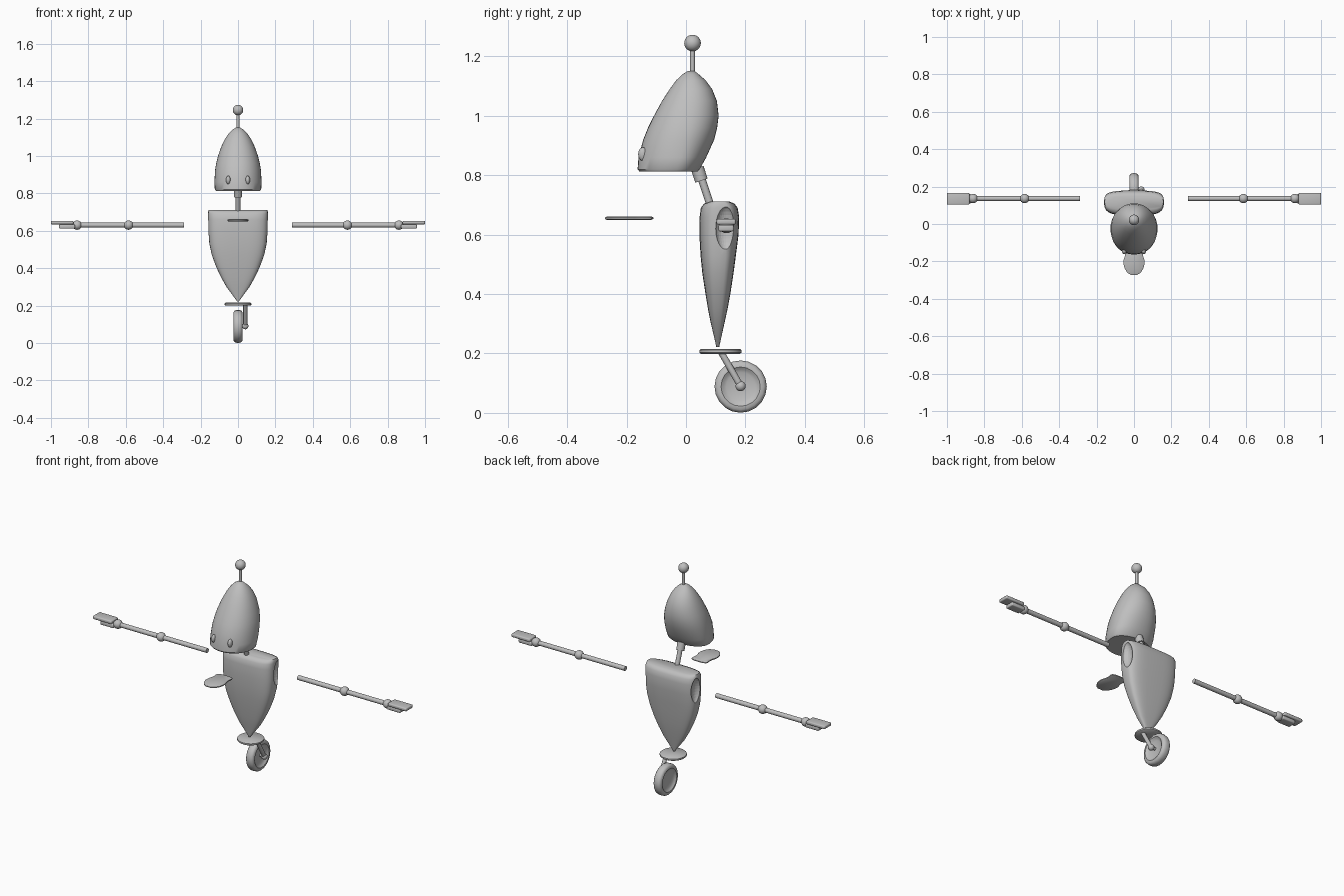
import bpy, bmesh, math
from mathutils import Vector

if "Cube" in bpy.data.objects:
    bpy.data.objects.remove(bpy.data.objects["Cube"])

grey = bpy.data.materials.new("light_grey")
grey.diffuse_color = (0.52, 0.52, 0.52, 1)
grey.use_nodes = True
grey.node_tree.nodes["Principled BSDF"].inputs["Base Color"].default_value = grey.diffuse_color


def finish(bm, name):
    bmesh.ops.recalc_face_normals(bm, faces=bm.faces)
    me = bpy.data.meshes.new(name)
    bm.to_mesh(me)
    bm.free()
    me.materials.append(grey)
    ob = bpy.data.objects.new(name, me)
    bpy.context.collection.objects.link(ob)
    return ob


def power(v, e):
    return math.copysign(abs(v) ** e, v)


def loft(name, rings, n=32, e=1.0):
    """Rings: height, half width, front y, back y, y of the widest point."""
    bm = bmesh.new()
    loops = []
    for z, w, front, back, mid in rings:
        loop = []
        for i in range(n):
            a = 2 * math.pi * i / n
            s = power(math.sin(a), e)
            y = mid + s * (back - mid if s > 0 else mid - front)
            loop.append(bm.verts.new((w * power(math.cos(a), e), y, z)))
        loops.append(loop)
    for a, b in zip(loops, loops[1:]):
        for i in range(n):
            j = (i + 1) % n
            bm.faces.new((a[i], a[j], b[j], b[i]))
    bm.faces.new(loops[0])
    bm.faces.new(loops[-1])
    return finish(bm, name)


def turned(name, profile, n):
    return loft(name, [(z, r, -r, r, 0) for z, r in profile], n)


def rod(name, a, b, r, n=16):
    a, b = Vector(a), Vector(b)
    d = b - a
    ob = turned(name, [(0, r), (d.length, r)], n)
    ob.location = a
    ob.rotation_euler = d.to_track_quat('Z', 'Y').to_euler()
    return ob


def ball(name, loc, r, scale=(1, 1, 1)):
    bm = bmesh.new()
    bmesh.ops.create_uvsphere(bm, u_segments=24, v_segments=14, radius=r)
    ob = finish(bm, name)
    ob.location, ob.scale = loc, scale
    return ob


def block(name, lo, hi, bevel):
    bm = bmesh.new()
    bmesh.ops.create_cube(bm, size=1)
    for v in bm.verts:
        v.co = [l + (c + 0.5) * (h - l) for l, h, c in zip(lo, hi, v.co)]
    bmesh.ops.bevel(bm, geom=bm.edges[:], offset=bevel, segments=3,
                    profile=0.5, affect='EDGES')
    return finish(bm, name)


# Head: egg-shaped hood with a flat underside
loft("head", [
    (0.813, 0.118, -0.157, 0.040, -0.035),
    (0.820, 0.124, -0.163, 0.046, -0.030),
    (0.860, 0.126, -0.160, 0.068, -0.020),
    (0.920, 0.123, -0.144, 0.095, -0.010),
    (0.960, 0.117, -0.128, 0.105, 0.000),
    (1.000, 0.107, -0.108, 0.110, 0.005),
    (1.050, 0.089, -0.081, 0.104, 0.012),
    (1.090, 0.070, -0.055, 0.088, 0.017),
    (1.120, 0.050, -0.033, 0.066, 0.018),
    (1.140, 0.030, -0.012, 0.043, 0.018),
    (1.152, 0.010, 0.008, 0.028, 0.018)], 40, 0.95)
rod("antenna_rod", (0, 0.022, 1.14), (0, 0.022, 1.23), 0.008)
ball("antenna_ball", (0, 0.022, 1.245), 0.028)

# Neck
rod("neck", (0, 0.042, 0.82), (0, 0.085, 0.69), 0.013)
rod("neck_collar", (0, 0.038, 0.825), (0, 0.052, 0.782), 0.022)

# Body: flat teardrop coming to a point
body = loft("body", [
    (0.222, 0.004, 0.102, 0.112, 0.107),
    (0.250, 0.025, 0.096, 0.118, 0.107),
    (0.300, 0.062, 0.084, 0.129, 0.108),
    (0.350, 0.090, 0.074, 0.140, 0.109),
    (0.405, 0.116, 0.065, 0.150, 0.111),
    (0.470, 0.140, 0.055, 0.160, 0.113),
    (0.530, 0.153, 0.049, 0.168, 0.116),
    (0.600, 0.159, 0.045, 0.177, 0.120),
    (0.660, 0.160, 0.046, 0.179, 0.122),
    (0.690, 0.160, 0.050, 0.174, 0.122),
    (0.704, 0.159, 0.060, 0.164, 0.121),
    (0.711, 0.157, 0.078, 0.148, 0.120)], 40, 0.6)

# Shoulder sockets scooped out of both sides
for s in (-1, 1):
    cutter = ball("socket_cutter", (s * 0.165, 0.135, 0.62), 1, (0.03, 0.036, 0.075))
    cutter.hide_render = True
    cutter.hide_set(True)
    mod = body.modifiers.new("socket", 'BOOLEAN')
    mod.operation, mod.solver, mod.object = 'DIFFERENCE', 'EXACT', cutter

# Eyes, arms and hands, mirrored left and right
for s, side in ((-1, "left"), (1, "right")):
    ball(side + "_eye", (s * 0.052, -0.145, 0.871), 1, (0.012, 0.016, 0.023))
    rod(side + "_upper_arm", (s * 0.29, 0.136, 0.63), (s * 0.585, 0.136, 0.63), 0.013)
    rod(side + "_forearm", (s * 0.585, 0.136, 0.63), (s * 0.86, 0.136, 0.63), 0.013)
    ball(side + "_elbow", (s * 0.585, 0.136, 0.63), 0.025)
    ball(side + "_wrist", (s * 0.86, 0.136, 0.63), 0.025)
    for part, x0, x1, hy, z0, z1 in (("fingers", 0.88, 1.0, 0.032, 0.634, 0.653),
                                     ("thumb", 0.872, 0.957, 0.026, 0.611, 0.633)):
        xs = sorted((s * x0, s * x1))
        block(f"{side}_{part}", (xs[0], 0.135 - hy, z0), (xs[1], 0.135 + hy, z1), 0.006)

# Floating tray in front of the body, waisted near its back edge
half = [(0.025, -0.110), (0.046, -0.117), (0.050, -0.128), (0.046, -0.150),
        (0.049, -0.172), (0.056, -0.195), (0.056, -0.215), (0.050, -0.238),
        (0.036, -0.260), (0.016, -0.273)]
outline = half + [(-x, y) for x, y in reversed(half)]
bm = bmesh.new()
layers = []
for z, k in ((0.649, 0.9), (0.653, 1), (0.658, 1), (0.662, 0.9)):
    layers.append([bm.verts.new((x * k, -0.19 + (y + 0.19) * k, z)) for x, y in outline])
for a, b in zip(layers, layers[1:]):
    for i in range(len(outline)):
        j = (i + 1) % len(outline)
        bm.faces.new((a[i], a[j], b[j], b[i]))
bm.faces.new(layers[0])
bm.faces.new(layers[-1])
finish(bm, "tray")

# Base disc, strut and wheel
disc = turned("base_disc", [(0.199, 0.066), (0.203, 0.071), (0.211, 0.071), (0.215, 0.066)], 32)
disc.location.y = 0.116
rod("wheel_strut", (0.039, 0.118, 0.205), (0.039, 0.184, 0.09), 0.011)
ball("axle_cap", (0.039, 0.184, 0.09), 0.017)
rod("axle", (0, 0.184, 0.09), (0.039, 0.184, 0.09), 0.008)
rim = [(0.013, 0.012), (0.013, 0.048), (0.018, 0.058), (0.024, 0.066),
       (0.023, 0.078), (0.017, 0.085), (0.007, 0.088)]
wheel = turned("wheel", [(-x, r) for x, r in rim] + rim[::-1], 20)
wheel.rotation_euler.y = math.pi / 2
wheel.location = (0, 0.184, 0.0885)

# Smooth shading with sharp edges kept
for ob in bpy.context.collection.objects:
    if not ob.hide_render:
        ob.select_set(True)
        bpy.context.view_layer.objects.active = ob
bpy.ops.object.shade_smooth_by_angle(angle=math.radians(40))
